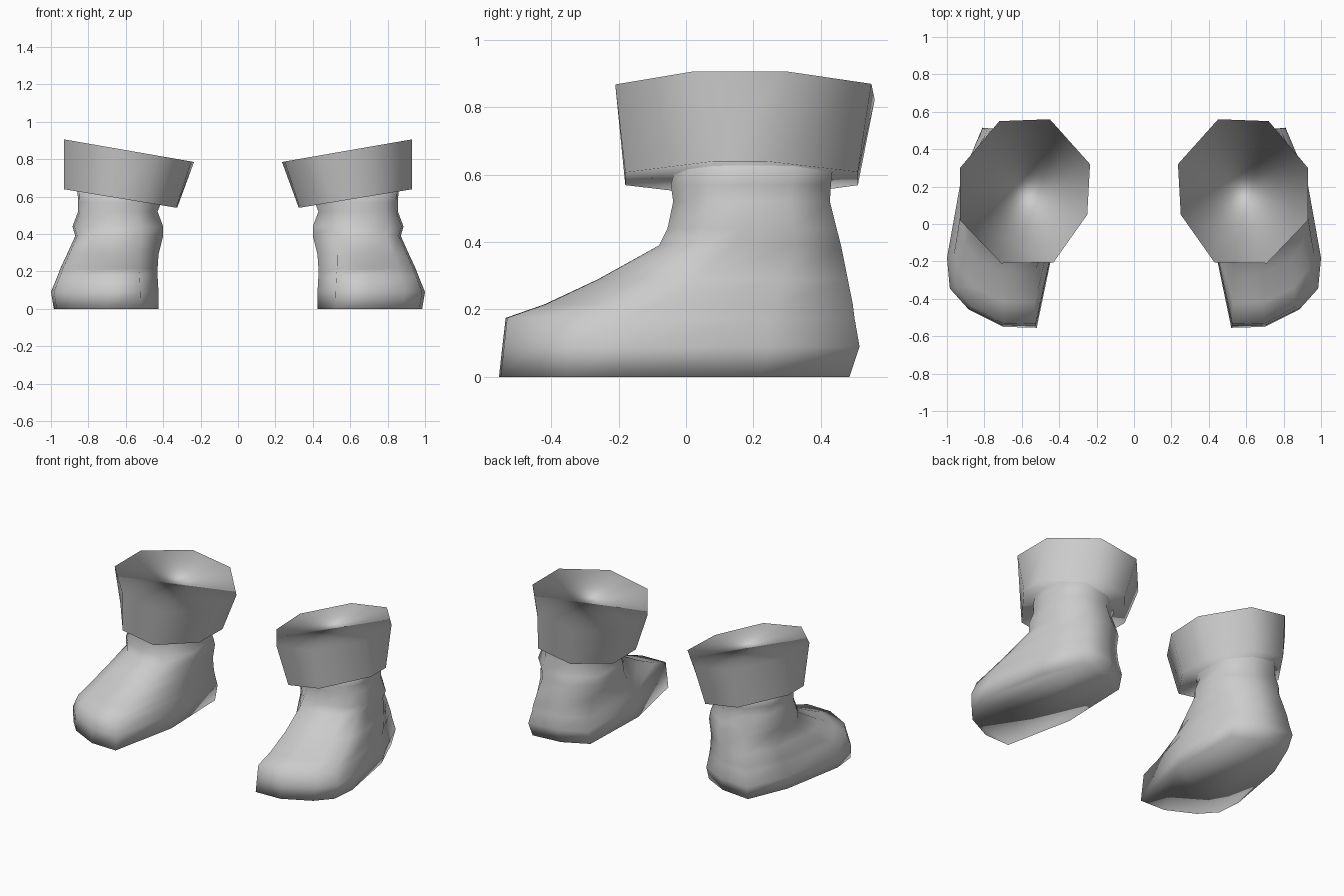
import bpy
from mathutils import Vector

if "Cube" in bpy.data.objects:
    bpy.data.objects.remove(bpy.data.objects["Cube"])

grey = bpy.data.materials.new("plain_grey")
grey.diffuse_color = (0.6, 0.6, 0.6, 1)
grey.use_nodes = True
grey.node_tree.nodes["Principled BSDF"].inputs["Base Color"].default_value = grey.diffuse_color

# Footprints running from the inner toe round the outside, heel and back
FOOT = [(.52, -.555), (.70, -.55), (.88, -.46), (.97, -.36), (.985, -.2),
        (.91, .22), (.80, .48), (.60, .46), (.44, .38), (.425, -.1)]
SHAFT = [(.52, -.04), (.68, -.04), (.79, 0), (.85, .07), (.86, .16),
         (.85, .31), (.74, .43), (.56, .43), (.42, .33), (.40, .1)]

# Boot rings: height, inner x, outer x, front y, back y, blend from foot to shaft
RINGS = [(0, .425, .985, -.555, .485, 0), (.09, .425, 1.0, -.545, .515, 0),
         (.175, .43, .965, -.535, .50, .1), (.215, .43, .95, -.42, .495, .25),
         (.29, .425, .915, -.26, .48, .5), (.39, .40, .87, -.08, .46, .85),
         (.44, .40, .885, -.055, .447, 1), (.52, .43, .855, -.038, .427, 1),
         (.57, .41, .855, -.045, .43, 1), (.66, .41, .86, -.02, .44, 1)]

# Cuff outlines; their heights follow a slope that rises outward
CUFF_TOP = [(.43, -.205), (.71, -.21), (.93, .02), (.93, .30),
            (.72, .55), (.45, .56), (.235, .32), (.25, .05)]
CUFF_BOTTOM = [(.50, -.18), (.73, -.18), (.93, .08), (.93, .24),
               (.74, .51), (.50, .51), (.325, .30), (.33, .06)]


def fit(points, x0, x1, y0, y1):
    """Stretch an outline to the given bounds."""
    xs, ys = zip(*points)
    ax, bx, ay, by = min(xs), max(xs), min(ys), max(ys)
    return [(x0 + (x - ax) / (bx - ax) * (x1 - x0),
             y0 + (y - ay) / (by - ay) * (y1 - y0)) for x, y in points]


def boot_ring(z, x0, x1, y0, y1, t):
    foot, shaft = (fit(p, x0, x1, y0, y1) for p in (FOOT, SHAFT))
    return [(a[0] * (1 - t) + b[0] * t, a[1] * (1 - t) + b[1] * t, z)
            for a, b in zip(foot, shaft)]


def loft(name, rings, side, wall_normals=False):
    """Skin closed rings, cap both ends and shade smoothly."""
    n = len(rings[0])
    verts = [(side * x, y, z) for r in rings for x, y, z in r]
    faces = [(k * n + i, k * n + (i + 1) % n, (k + 1) * n + (i + 1) % n, (k + 1) * n + i)
             for k in range(len(rings) - 1) for i in range(n)]
    faces += [tuple(reversed(range(n))), tuple(range(len(verts) - n, len(verts)))]
    if side < 0:
        faces = [f[::-1] for f in faces]
    mesh = bpy.data.meshes.new(name)
    mesh.from_pydata(verts, [], faces)
    mesh.materials.append(grey)
    mesh.shade_smooth()
    if wall_normals:
        # Let the walls alone steer the shading, so the caps look soft
        normals = [Vector() for _ in verts]
        for p in list(mesh.polygons)[:-2]:
            for v in p.vertices:
                normals[v] += p.normal
        mesh.normals_split_custom_set_from_vertices([v.normalized() for v in normals])
    obj = bpy.data.objects.new(name, mesh)
    bpy.context.collection.objects.link(obj)


# Mirrored pair of boots
for side, label in ((1, "right"), (-1, "left")):
    loft(label + "_boot", [boot_ring(*r) for r in RINGS], side)
    bottom = [(x, y, .54 + .164 * (x - .325)) for x, y in CUFF_BOTTOM]
    top = [(x, y, .785 + .174 * (x - .235)) for x, y in CUFF_TOP]
    loft(label + "_cuff", [bottom, top], side, True)
